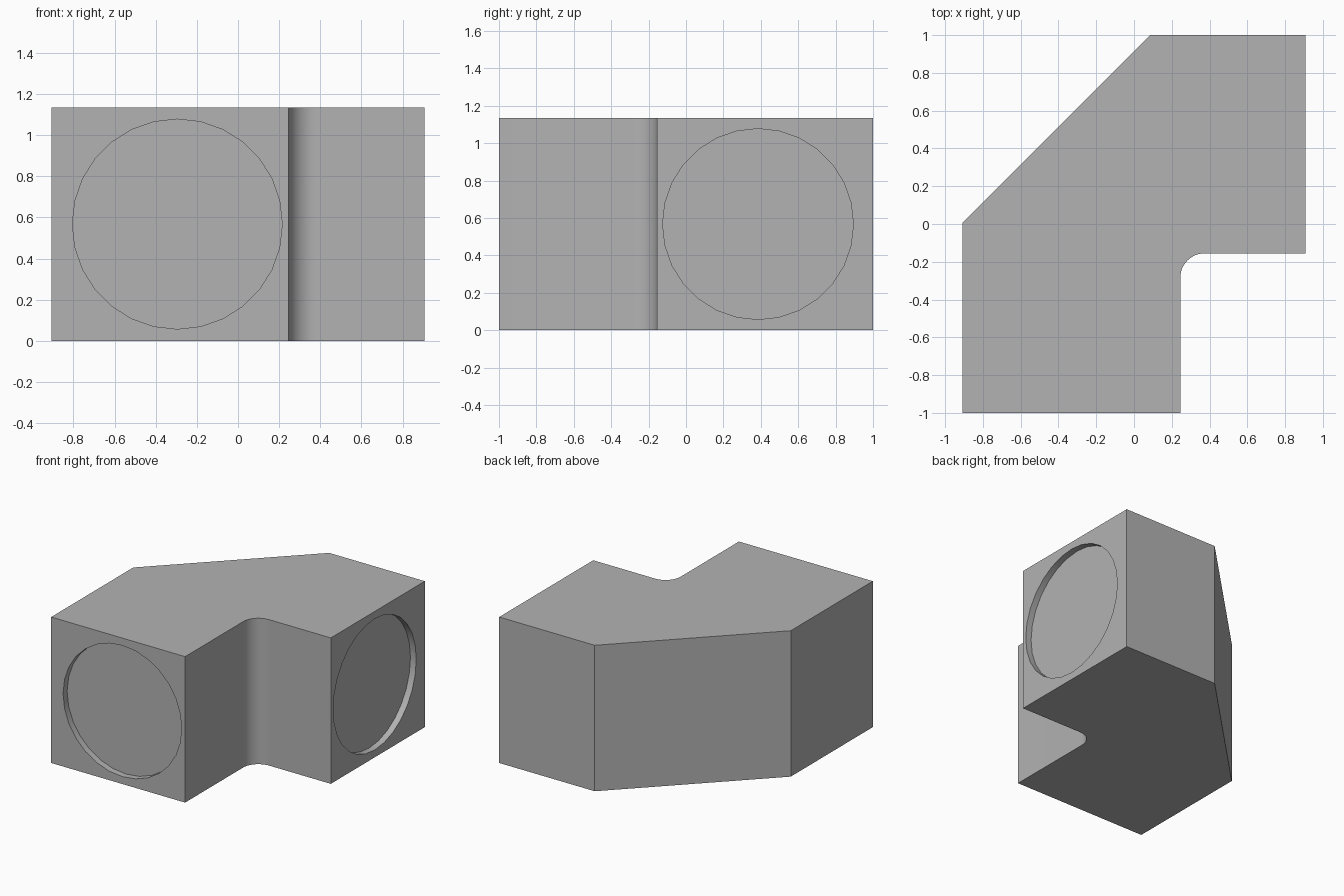
import bpy, bmesh, math
from mathutils import Matrix

if "Cube" in bpy.data.objects:
    bpy.data.objects.remove(bpy.data.objects["Cube"], do_unlink=True)

HEIGHT = 1.135
RADIUS = 0.51
DEPTH = 0.05

grey = bpy.data.materials.new("plain grey")
grey.use_nodes = True
grey.diffuse_color = (0.45, 0.45, 0.45, 1)
grey.node_tree.nodes["Principled BSDF"].inputs["Base Color"].default_value = grey.diffuse_color


def make_object(name, bm):
    bmesh.ops.recalc_face_normals(bm, faces=bm.faces)
    mesh = bpy.data.meshes.new(name)
    bm.to_mesh(mesh)
    bm.free()
    mesh.materials.append(grey)
    ob = bpy.data.objects.new(name, mesh)
    bpy.context.collection.objects.link(ob)
    return ob


# Elbow block: plan outline with a chamfered outer corner and filleted inner corner
fillet_r, steps = 0.13, 12
inner_x, inner_y = 0.245, -0.155
outline = [(-0.907, -1), (inner_x, -1)]
for i in range(steps + 1):
    a = math.pi - i / steps * math.pi / 2
    outline.append((inner_x + fillet_r * (1 + math.cos(a)),
                    inner_y + fillet_r * (math.sin(a) - 1)))
outline += [(0.907, inner_y), (0.907, 1), (0.085, 1), (-0.907, 0.008)]

bm = bmesh.new()
base = bm.faces.new([bm.verts.new((x, y, 0)) for x, y in outline])
top = bmesh.ops.extrude_face_region(bm, geom=[base])
bmesh.ops.translate(bm, vec=(0, 0, HEIGHT),
                    verts=[v for v in top["geom"] if isinstance(v, bmesh.types.BMVert)])
block = make_object("elbow_block", bm)


# Shallow round sockets on the two open ends
def cut_socket(name, centre, axis):
    bm = bmesh.new()
    turn = Matrix.Rotation(math.pi / 2, 4, axis)
    if axis == 'Y':
        turn = turn @ Matrix.Rotation(math.pi / 2, 4, 'Z')
    bmesh.ops.create_cone(bm, cap_ends=True, segments=28, radius1=RADIUS, radius2=RADIUS,
                          depth=2 * DEPTH, matrix=Matrix.Translation(centre) @ turn)
    cutter = make_object(name, bm)
    cutter.hide_render = True
    mod = block.modifiers.new(name, 'BOOLEAN')
    mod.operation = 'DIFFERENCE'
    mod.solver = 'EXACT'
    mod.object = cutter
    bpy.context.view_layer.objects.active = block
    bpy.ops.object.modifier_apply(modifier=name)
    bpy.data.objects.remove(cutter, do_unlink=True)


cut_socket("front_socket", (-0.295, -1, HEIGHT / 2), 'X')
cut_socket("side_socket", (0.907, 0.385, HEIGHT / 2), 'Y')

# Smooth fillet, crisp edges elsewhere
bpy.ops.object.select_all(action='DESELECT')
block.select_set(True)
bpy.context.view_layer.objects.active = block
bpy.ops.object.shade_smooth_by_angle(angle=math.radians(30))
